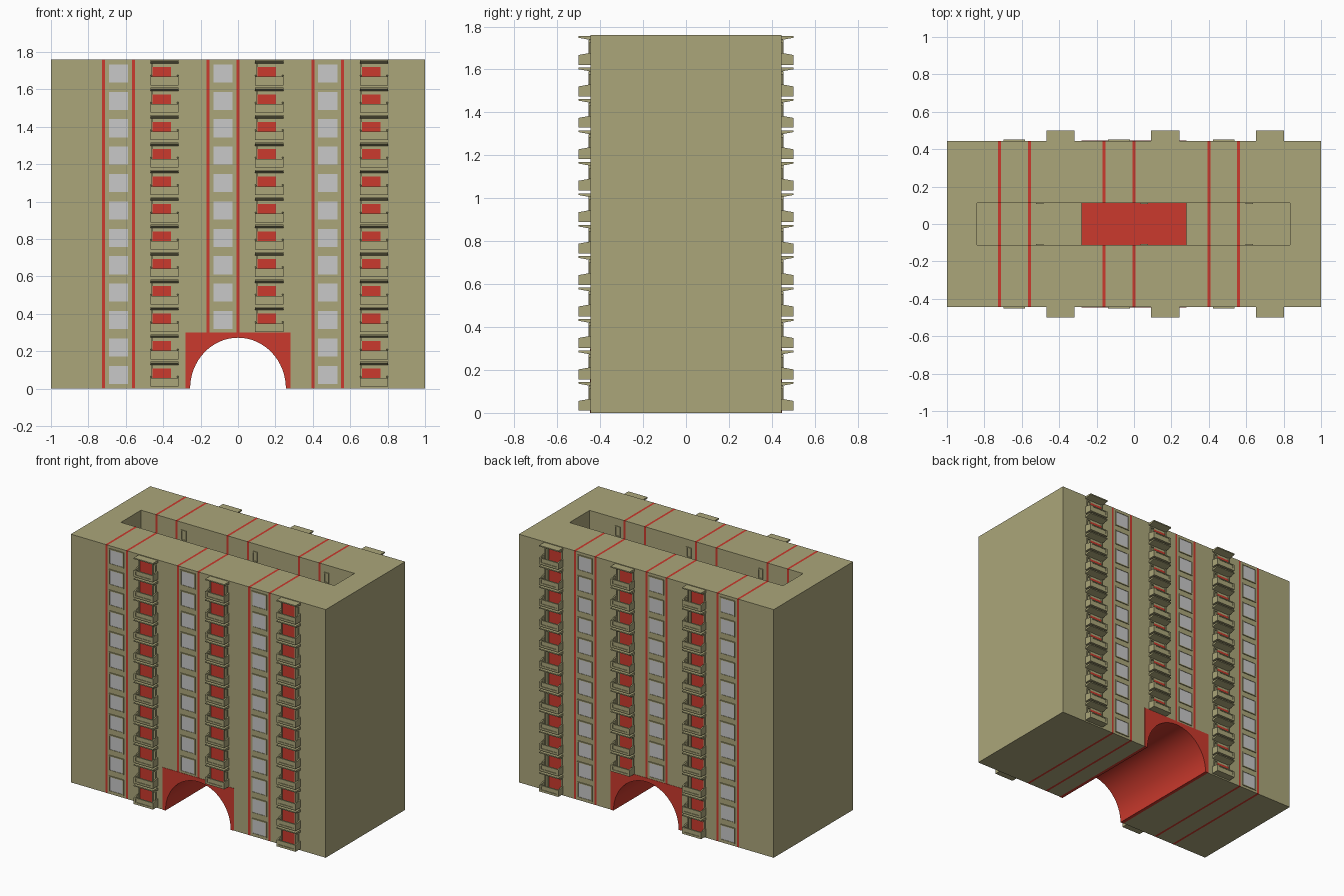
import bpy, bmesh, math
from mathutils import Vector

if "Cube" in bpy.data.objects:
    bpy.data.objects.remove(bpy.data.objects["Cube"], do_unlink=True)

PITCH_X = 0.56          # spacing of the repeated facade bays
STOREY = 0.1465
STOREYS = 12
WALL = 0.445            # half depth of the block
HEIGHT = 1.76
COURT = 0.113           # half depth of the courtyard
ARCH_W, ARCH_H = 0.28, 0.30
BAYS = [i * PITCH_X for i in range(3)]


def material(name, rgb):
    m = bpy.data.materials.new(name)
    m.use_nodes = True
    m.diffuse_color = (*rgb, 1)
    m.node_tree.nodes["Principled BSDF"].inputs["Base Color"].default_value = (*rgb, 1)
    return m


TAN = material("khaki_concrete", (0.407, 0.381, 0.195))
RED = material("red_paint", (0.597, 0.042, 0.026))
GREY = material("pale_glass", (0.58, 0.58, 0.58))


def finish(name, bm, *mats, mirror=False):
    bmesh.ops.recalc_face_normals(bm, faces=bm.faces)
    me = bpy.data.meshes.new(name)
    bm.to_mesh(me)
    bm.free()
    for m in mats:
        me.materials.append(m)
    ob = bpy.data.objects.new(name, me)
    bpy.context.collection.objects.link(ob)
    if mirror:
        mod = ob.modifiers.new("back_side", 'MIRROR')
        mod.use_axis = (False, True, False)
    return ob


def prism(bm, points, direction):
    """Extrude a closed polygon along a direction."""
    face = bm.faces.new([bm.verts.new(p) for p in points])
    ext = bmesh.ops.extrude_face_region(bm, geom=[face], use_keep_orig=True)
    verts = [g for g in ext["geom"] if isinstance(g, bmesh.types.BMVert)]
    bmesh.ops.translate(bm, verts=verts, vec=direction)


def box(bm, x0, x1, y0, y1, z0, z1):
    prism(bm, [(x0, y0, z0), (x1, y0, z0), (x1, y1, z0), (x0, y1, z0)],
          Vector((0, 0, z1 - z0)))


def side_profile(bm, x0, x1, yz):
    prism(bm, [(x0, y, z) for y, z in yz], Vector((x1 - x0, 0, 0)))


def frame(bm, x0, x1, z0, z1, y0, y1, t):
    """Rectangular border of four bars."""
    box(bm, x0, x1, y0, y1, z0, z0 + t)
    box(bm, x0, x1, y0, y1, z1 - t, z1)
    box(bm, x0, x0 + t, y0, y1, z0 + t, z1 - t)
    box(bm, x1 - t, x1, y0, y1, z0 + t, z1 - t)


def cells():
    """Every facade cell except those taken by the archway."""
    for bay, dx in enumerate(BAYS):
        for row in range(STOREYS):
            if bay == 1 and row < 2:
                continue
            yield dx, row * STOREY


# Main block, with the courtyard and the passage cut out
bm = bmesh.new()
box(bm, -1, 1, -WALL, WALL, 0, HEIGHT)
block = finish("apartment_block", bm, TAN, RED)
for name, dims in (("courtyard_cutter", (-0.84, 0.835, -COURT, COURT, 0.015, 2)),
                   ("passage_cutter", (-ARCH_W, ARCH_W, -1, 1, -1, ARCH_H))):
    bm = bmesh.new()
    box(bm, *dims)
    cutter = finish(name, bm)
    cutter.hide_render = True
    mod = block.modifiers.new(name, 'BOOLEAN')
    mod.operation = 'DIFFERENCE'
    mod.solver = 'EXACT'
    mod.object = cutter
    bpy.context.view_layer.objects.active = block
    bpy.ops.object.modifier_apply(modifier=mod.name)
    bpy.data.objects.remove(cutter, do_unlink=True)

# Red stripes that wrap the block, cut into its faces
stripes = [(c + dx - 0.008, c + dx + 0.008) for dx in BAYS for c in (-0.72, -0.56)]
bm = bmesh.new()
bm.from_mesh(block.data)
for x in [x for pair in stripes for x in pair]:
    bmesh.ops.bisect_plane(bm, geom=bm.verts[:] + bm.edges[:] + bm.faces[:],
                           plane_co=(x, 0, 0), plane_no=(1, 0, 0))
for f in bm.faces:
    x = f.calc_center_median().x
    f.material_index = int(any(a < x < b for a, b in stripes))
bm.to_mesh(block.data)
bm.free()

# Archway lining
bm = bmesh.new()
steps = 32
outline = [(-ARCH_W, 0), (-ARCH_W, ARCH_H), (ARCH_W, ARCH_H), (ARCH_W, 0)]
outline += [(0.256 * math.cos(math.pi * i / steps), 0.272 * math.sin(math.pi * i / steps))
            for i in range(steps + 1)]
depth = WALL + 0.002
prism(bm, [(x, -depth, z) for x, z in outline], Vector((0, 2 * depth, 0)))
arch = finish("archway", bm, RED)
for o in bpy.context.selected_objects:
    o.select_set(False)
arch.select_set(True)
bpy.context.view_layer.objects.active = arch
bpy.ops.object.shade_smooth_by_angle(angle=math.radians(30))

# Windows, balconies and courtyard window plates
panes, frames, slabs, trays, doors, jambs, inner = [bmesh.new() for _ in range(7)]
for dx, z in cells():
    # Window pane with a narrow raised frame
    x0, x1 = dx - 0.698, dx - 0.582
    box(panes, x0 + 0.007, x1 - 0.007, -WALL - 0.003, -WALL, z + 0.025, z + 0.122)
    frame(frames, x0, x1, z + 0.018, z + 0.129, -WALL - 0.006, -WALL, 0.007)

    # Canopy, thicker at the wall
    x0, x1 = dx - 0.468, dx - 0.318
    out = -WALL - 0.055
    side_profile(slabs, x0, x1, [(-WALL, z + 0.126), (-WALL, z + 0.144),
                                 (out, z + 0.144), (out, z + 0.136)])

    # Open balcony tray with sloping cheeks and a framed front
    t = 0.008
    for a in (x0, x1 - t):
        side_profile(trays, a, a + t, [(-WALL, z + 0.010), (out, z + 0.010),
                                       (out, z + 0.056), (-WALL, z + 0.066)])
    box(trays, x0 + t, x1 - t, out, -WALL, z + 0.010, z + 0.018)
    box(trays, x0 + t, x1 - t, out + 0.004, out + 0.010, z + 0.018, z + 0.050)
    frame(trays, x0 + t, x1 - t, z + 0.018, z + 0.056, out, out + 0.010, 0.007)

    # Red wall panel and the slim door surround beside it
    box(doors, x0 + 0.012, x0 + 0.110, -WALL - 0.004, -WALL, z + 0.018, z + 0.108)
    frame(jambs, x0 + 0.110, x1 - 0.010, z + 0.018, z + 0.114,
          -WALL - 0.008, -WALL, 0.006)
    box(jambs, x0 + 0.004, x0 + 0.012, -WALL - 0.010, -WALL, z + 0.018, z + 0.126)

    # Slim plates on the courtyard walls
    frame(inner, dx - 0.525, dx - 0.485, z + 0.020, z + 0.095,
          -COURT, -COURT + 0.005, 0.007)

finish("window_panes", panes, GREY, mirror=True)
finish("window_frames", frames, TAN, mirror=True)
finish("balcony_canopies", slabs, TAN, mirror=True)
finish("balcony_trays", trays, TAN, mirror=True)
finish("balcony_wall_panels", doors, RED, mirror=True)
finish("balcony_door_frames", jambs, TAN, mirror=True)
finish("courtyard_window_frames", inner, TAN, mirror=True)
